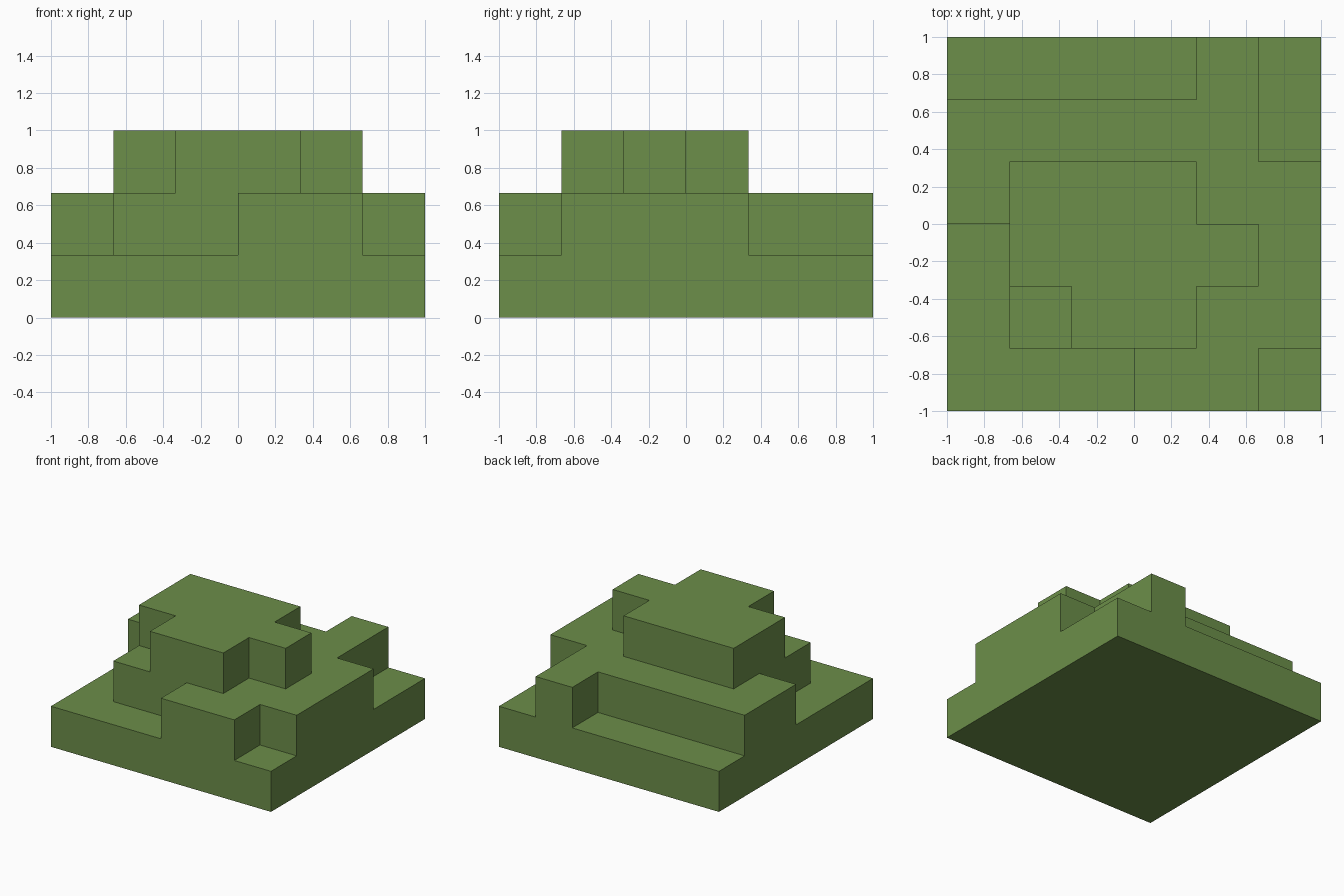
import bpy, bmesh

if "Cube" in bpy.data.objects:
    bpy.data.objects.remove(bpy.data.objects["Cube"], do_unlink=True)

N = 6            # cells per side
CELL = 2 / N     # edge of one cell

# Number of layers on each cell: back row first, x runs left to right
LAYERS = [
    "111121",
    "222221",
    "233322",
    "133332",
    "123322",
    "111221",
]


def layers_at(p):
    col = int((p.x + 1) / CELL)
    row = int((1 - p.y) / CELL)
    return int(LAYERS[row][col])


# The single green
green = bpy.data.materials.new("hill_green")
green.use_nodes = True
colour = (0.150, 0.271, 0.067, 1)
green.diffuse_color = colour
bsdf = green.node_tree.nodes["Principled BSDF"]
bsdf.inputs["Base Color"].default_value = colour
bsdf.inputs["Roughness"].default_value = 0.9

# Ground grid, raised layer by layer where the plan calls for it
bm = bmesh.new()
bmesh.ops.create_grid(bm, x_segments=N, y_segments=N, size=1)
top = bm.faces[:]
for level in range(1, 4):
    region = [f for f in top if layers_at(f.calc_center_median()) >= level]
    out = bmesh.ops.extrude_face_region(bm, geom=region)["geom"]
    verts = [g for g in out if isinstance(g, bmesh.types.BMVert)]
    bmesh.ops.translate(bm, verts=verts, vec=(0, 0, CELL))
    top = [g for g in out if isinstance(g, bmesh.types.BMFace)]

# Merge flat areas into clean faces, pointing outward
bmesh.ops.recalc_face_normals(bm, faces=bm.faces[:])
bmesh.ops.dissolve_limit(bm, angle_limit=0.01, verts=bm.verts[:], edges=bm.edges[:])
bmesh.ops.recalc_face_normals(bm, faces=bm.faces[:])

mesh = bpy.data.meshes.new("stepped_hill")
bm.to_mesh(mesh)
bm.free()
mesh.materials.append(green)
hill = bpy.data.objects.new("stepped_hill", mesh)
bpy.context.collection.objects.link(hill)
